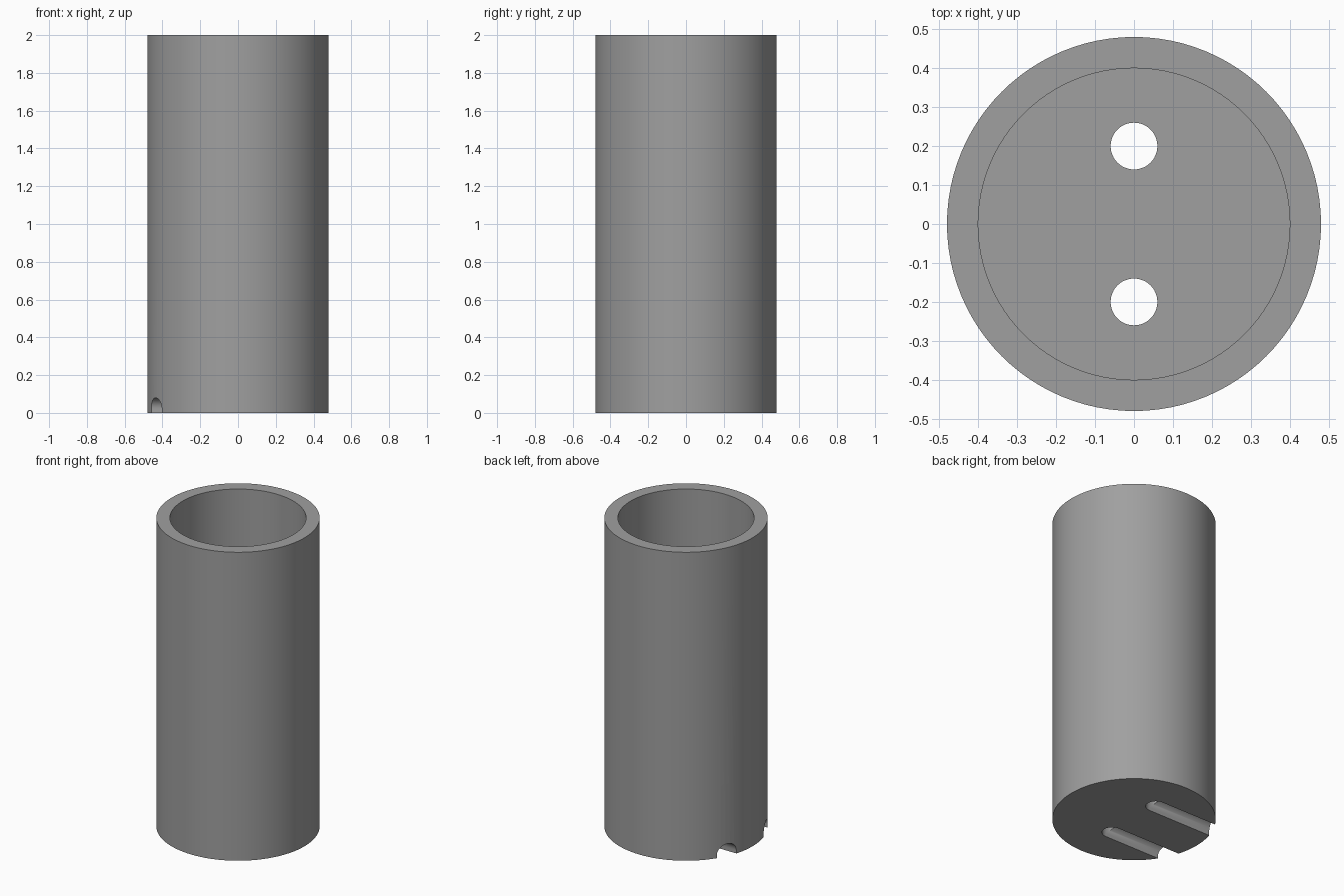
import bpy, bmesh, math

if "Cube" in bpy.data.objects:
    bpy.data.objects.remove(bpy.data.objects["Cube"])

R, R_IN, H, FLOOR = 0.48, 0.40, 2.0, 0.16
HOLE_R, HOLE_Y, GROOVE_H = 0.06, 0.20, 0.08

gray = bpy.data.materials.new("plain gray")
gray.diffuse_color = (0.35, 0.35, 0.35, 1)
gray.use_nodes = True
gray.node_tree.nodes["Principled BSDF"].inputs["Base Color"].default_value = gray.diffuse_color


def make_object(name, bm):
    bmesh.ops.recalc_face_normals(bm, faces=bm.faces)
    mesh = bpy.data.meshes.new(name)
    bm.to_mesh(mesh)
    bm.free()
    mesh.materials.append(gray)
    ob = bpy.data.objects.new(name, mesh)
    bpy.context.collection.objects.link(ob)
    return ob


def prism(name, points, offset):
    """Extrude a closed outline along an offset vector."""
    bm = bmesh.new()
    face = bm.faces.new([bm.verts.new(p) for p in points])
    new = bmesh.ops.extrude_face_region(bm, geom=[face])["geom"]
    bmesh.ops.translate(bm, vec=offset,
                        verts=[v for v in new if isinstance(v, bmesh.types.BMVert)])
    return make_object(name, bm)


def circle(r, y, z, n):
    return [(r * math.cos(2 * math.pi * i / n), y + r * math.sin(2 * math.pi * i / n), z)
            for i in range(n)]


# Outer tube body
body = prism("tube_body", circle(R, 0, 0, 96), (0, 0, H))

# Hollow interior above the floor
cutters = [prism("bore_cutter", circle(R_IN, 0, FLOOR, 96), (0, 0, H))]

# Floor holes, each with an arched groove running out to the left side
for side, y in (("front", -HOLE_Y), ("back", HOLE_Y)):
    cutters.append(prism(side + "_hole_cutter", circle(HOLE_R, y, -0.1, 48), (0, 0, 0.5)))
    arch = [(0, y + HOLE_R, -0.1)]
    for i in range(25):
        a = math.pi * i / 24
        arch.append((0, y + HOLE_R * math.cos(a), GROOVE_H - HOLE_R + HOLE_R * math.sin(a)))
    arch.append((0, y - HOLE_R, -0.1))
    cutters.append(prism(side + "_groove_cutter", arch, (-0.7, 0, 0)))

bpy.context.view_layer.objects.active = body
body.select_set(True)
for cutter in cutters:
    mod = body.modifiers.new(cutter.name, "BOOLEAN")
    mod.operation = "DIFFERENCE"
    mod.solver = "EXACT"
    mod.object = cutter
    bpy.ops.object.modifier_apply(modifier=mod.name)
for cutter in cutters:
    bpy.data.objects.remove(cutter)

# Smooth curved walls with sharp rims
bpy.ops.object.select_all(action="DESELECT")
body.select_set(True)
bpy.ops.object.shade_smooth_by_angle(angle=math.radians(30))
